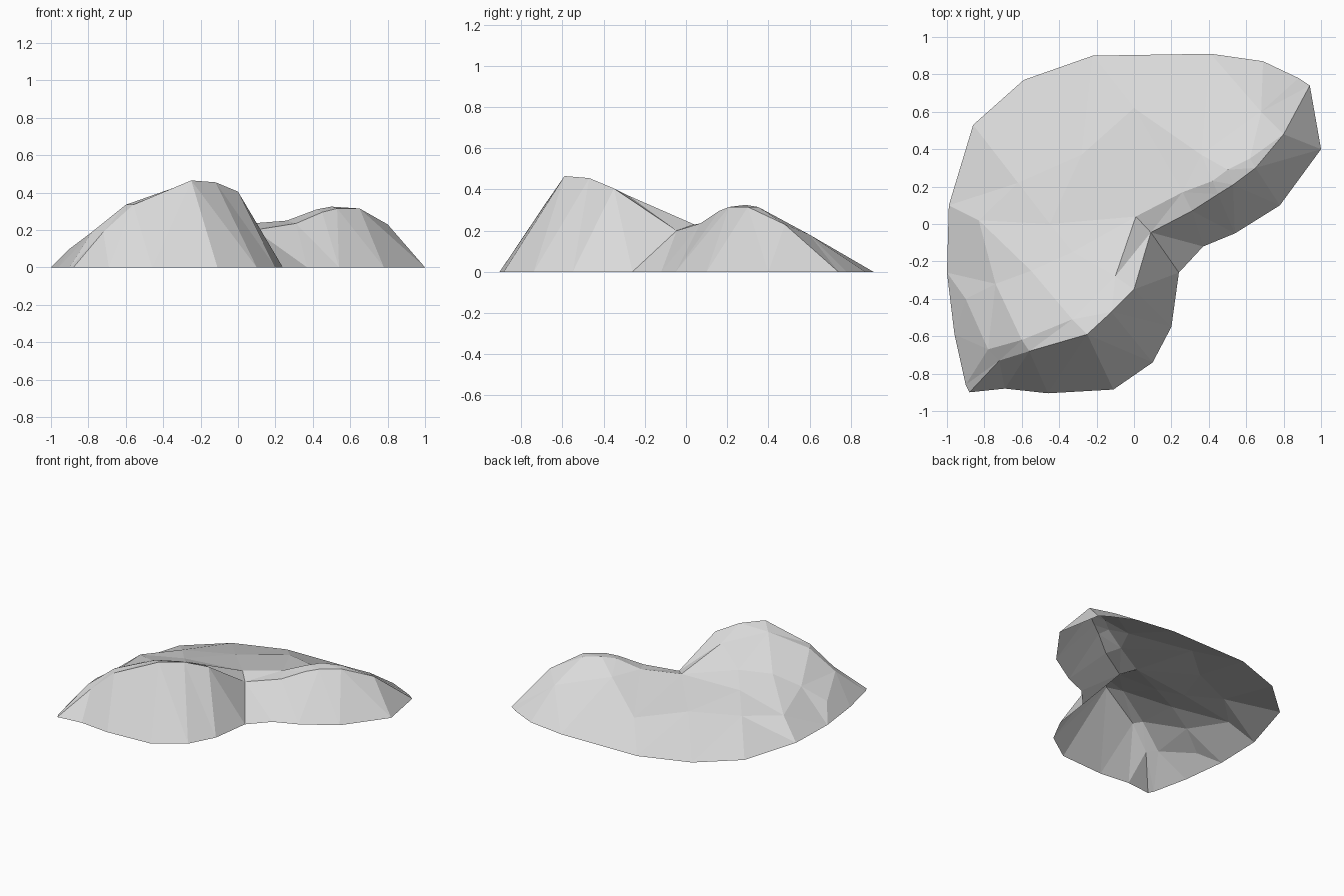
import bpy
import bmesh
from mathutils import Vector
from mathutils.geometry import delaunay_2d_cdt

# Remove only the default cube
default_cube = bpy.data.objects.get("Cube")
if default_cube:
    bpy.data.objects.remove(default_cube, do_unlink=True)


def make_material(name, colour):
    material = bpy.data.materials.new(name)
    material.use_nodes = True
    material.diffuse_color = colour
    shader = material.node_tree.nodes["Principled BSDF"]
    shader.inputs["Base Color"].default_value = colour
    shader.inputs["Roughness"].default_value = 0.9
    return material


# Ground outline, counter-clockwise from the front left toe
outline = [
    (-.88, -.9), (-.69, -.88), (-.46, -.905), (-.11, -.885), (.1, -.74),
    (.2, -.55), (.24, -.26), (.37, -.12), (.54, -.05), (.78, .1), (1, .4),
    (.94, .74), (.88, .78), (.69, .87), (.41, .91), (-.22, .9), (-.59, .77),
    (-.86, .53), (-.99, .1), (-1, -.26), (-.96, -.59), (-.9, -.86),
]

# Crest between the steep front cliff and the gentle back slope
crest = [
    (-.72, -.73, .19), (-.56, -.68, .335), (-.25, -.59, .465),
    (-.12, -.47, .455), (0, -.35, .405), (.09, -.045, .2), (.31, .07, .235),
    (.45, .16, .295), (.53, .21, .315), (.65, .3, .315), (.8, .48, .23),
]

# Gully running down from the high peak to the saddle
gully = [(-.1, -.28, .37), (.01, .04, .23)]

# Back slope: shoulders behind the crest, then the lower facets
slope = [
    (-.78, -.67, .19), (-.6, -.62, .335), (-.33, -.51, .43),
    (.26, .17, .25), (.42, .23, .31), (.5, .29, .325), (.62, .35, .315),
    (.36, .37, .24), (.68, .6, .18), (-.74, -.32, .2), (-.55, -.25, .27),
    (-.9, -.4, .1), (-.83, .02, .135), (-.33, -.15, .28), (-.45, 0, .215),
    (-.62, .22, .15), (0, .62, .125), (-.28, .37, .15),
]


def chain(first, count):
    """Edges joining a run of consecutive points."""
    return [(i, i + 1) for i in range(first, first + count - 1)]


def build_faceted_shell(name, material):
    """Triangulate the plan, keeping the crest and gully as hard creases."""
    points = [Vector((x, y, 0)) for x, y in outline]
    crest_start = len(points)
    points += [Vector(p) for p in crest]
    gully_start = len(points)
    points += [Vector(p) for p in gully]
    points += [Vector(p) for p in slope]

    creases = chain(crest_start, len(crest)) + chain(gully_start, len(gully))
    creases.append((0, crest_start))
    creases.append((gully_start - 1, outline.index((.94, .74))))
    creases.append((gully_start + 1, crest_start + crest.index((.09, -.045, .2))))

    plan = [p.to_2d() for p in points]
    border = list(range(len(outline)))
    result = delaunay_2d_cdt(plan, creases, [border], 1, 0.0001)
    flat_points, triangles, sources = result[0], result[2], result[3]

    bm = bmesh.new()
    for flat, source in zip(flat_points, sources):
        height = points[source[0]].z if source else 0
        bm.verts.new((flat.x, flat.y, height))
    bm.verts.ensure_lookup_table()
    for triangle in triangles:
        face = bm.faces.new([bm.verts[i] for i in triangle])
        face.normal_update()
        if face.normal.z < 0:
            face.normal_flip()

    mesh = bpy.data.meshes.new(name)
    bm.to_mesh(mesh)
    bm.free()
    mesh.materials.append(material)
    shell = bpy.data.objects.new(name, mesh)
    bpy.context.collection.objects.link(shell)
    return shell


pale_stone = make_material("pale_stone", (0.7, 0.7, 0.7, 1))
build_faceted_shell("rocky_hill", pale_stone)
